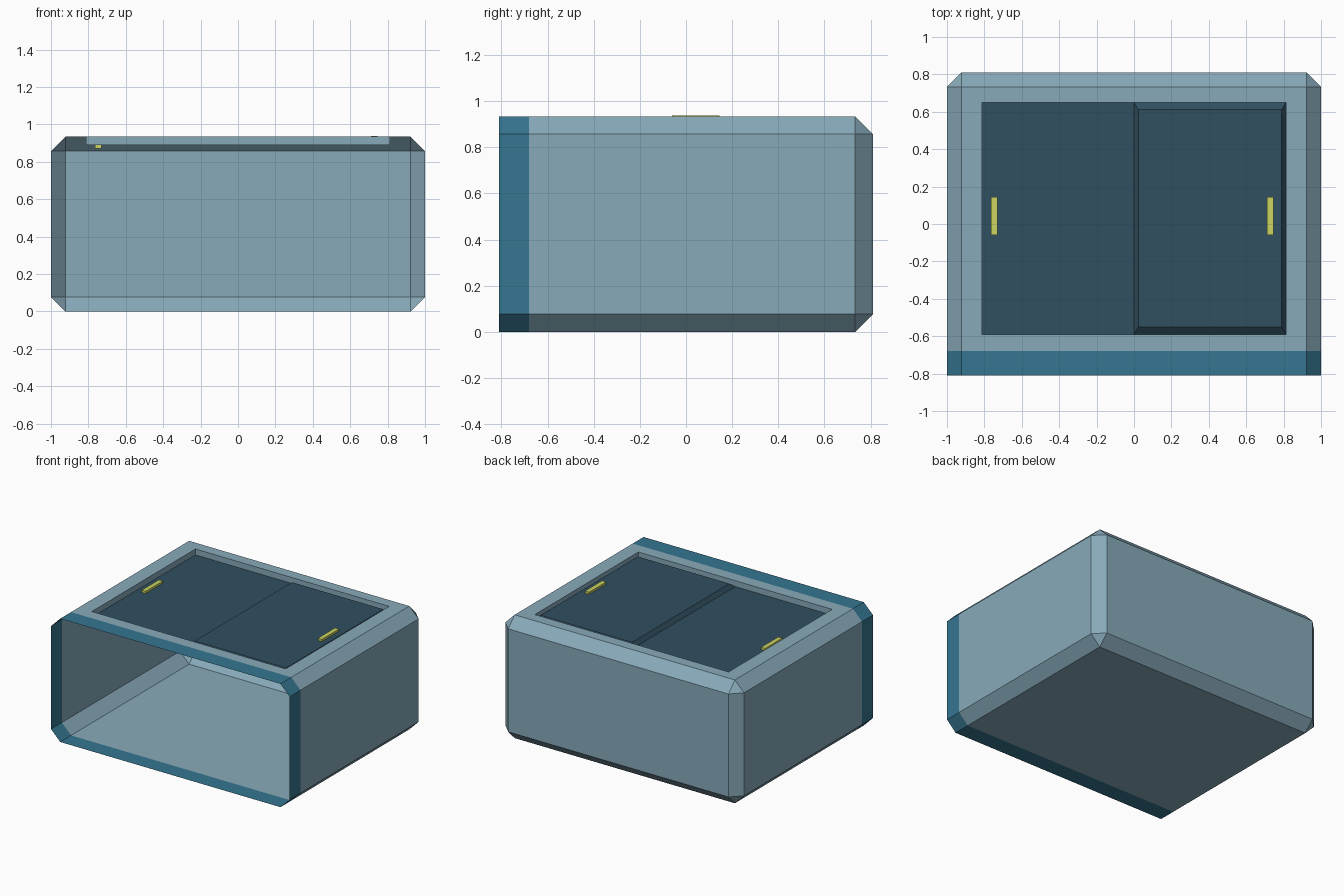
import bpy, bmesh
from mathutils import Vector, Matrix

if "Cube" in bpy.data.objects:
    bpy.data.objects.remove(bpy.data.objects["Cube"])


def material(name, rgb):
    m = bpy.data.materials.new(name)
    m.diffuse_color = (*rgb, 1)
    m.use_nodes = True
    m.node_tree.nodes["Principled BSDF"].inputs["Base Color"].default_value = m.diffuse_color
    return m


BODY = material("pale blue grey", (0.246, 0.402, 0.491))
BAND = material("teal trim", (0.037, 0.181, 0.283))
DOOR = material("dark slate blue", (0.030, 0.080, 0.117))
GRIP = material("yellow green", (0.60, 0.66, 0.12))


def finish(bm, name, *mats):
    mesh = bpy.data.meshes.new(name)
    bm.to_mesh(mesh)
    bm.free()
    for m in mats:
        mesh.materials.append(m)
    obj = bpy.data.objects.new(name, mesh)
    bpy.context.collection.objects.link(obj)
    return obj


def box(x0, x1, y0, y1, z0, z1):
    bm = bmesh.new()
    size = Vector((x1 - x0, y1 - y0, z1 - z0))
    centre = Vector((x0 + x1, y0 + y1, z0 + z1)) / 2
    bmesh.ops.create_cube(bm, size=1, matrix=Matrix.Translation(centre) @ Matrix.Diagonal((*size, 1)))
    return bm


def cut(bm, faces, co, no, clear=False):
    geom = set(faces)
    for f in faces:
        geom.update(f.edges)
        geom.update(f.verts)
    bmesh.ops.bisect_plane(bm, geom=list(geom), dist=1e-5, plane_co=co, plane_no=no, clear_inner=clear)


TOP, RIM = 0.934, 0.889
HX, HY0, HY1 = 0.812, -0.59, 0.65

# Shell: chamfered box, sliced open at the front
bm = box(-1, 1, -1.2, 0.81, 0, TOP)
bmesh.ops.bevel(bm, geom=bm.edges[:], offset=0.077, segments=1, affect='EDGES')
cut(bm, bm.faces[:], (0, -0.81, 0), (0, 1, 0), clear=True)
cut(bm, bm.faces[:], (0, -0.68, 0), (0, 1, 0))

# Roof hatch opening with a turned-down rim
for co, no in (((HX, 0, 0), (1, 0, 0)), ((-HX, 0, 0), (1, 0, 0)),
               ((0, HY0, 0), (0, 1, 0)), ((0, HY1, 0), (0, 1, 0))):
    bm.normal_update()
    roof = [f for f in bm.faces if f.normal.z > 0.99 and f.calc_center_median().y > -0.68]
    cut(bm, roof, co, no)
bm.normal_update()
hole = [f for f in bm.faces if abs(f.normal.z) > 0.99 and f.calc_center_median().z > 0.9
        and abs(f.calc_center_median().x) < HX and HY0 < f.calc_center_median().y < HY1]
bmesh.ops.delete(bm, geom=hole, context='FACES')
lip = [e for e in bm.edges if e.is_boundary and all(v.co.y > -0.7 for v in e.verts)]
ext = bmesh.ops.extrude_edge_only(bm, edges=lip)["geom"]
for v in ext:
    if isinstance(v, bmesh.types.BMVert):
        v.co.z = RIM
bmesh.ops.recalc_face_normals(bm, faces=bm.faces[:])
for f in bm.faces:  # trim band round the open front
    f.material_index = int(f.calc_center_median().y < -0.68)
finish(bm, "shell", BODY, BAND)

# Left sliding door: flat sheet
bm = bmesh.new()
bm.faces.new([bm.verts.new((x, y, RIM)) for x, y in ((-HX, HY0), (0, HY0), (0, HY1), (-HX, HY1))])
finish(bm, "left_door", DOOR)

# Right sliding door: raised panel with sloped edges
bm = box(0, HX, HY0, HY1, RIM, 0.92)
for v in bm.verts:
    if v.co.z > 0.9:
        v.co.x += 0.023 if v.co.x < 0.4 else -0.023
        v.co.y += 0.038 if v.co.y < 0 else -0.038
finish(bm, "right_door", DOOR)

# Door grips
for name, x, z in (("left_grip", -0.748, RIM), ("right_grip", 0.728, 0.92)):
    finish(box(x - 0.017, x + 0.017, -0.06, 0.145, z - 0.017, z + 0.017), name, GRIP)
